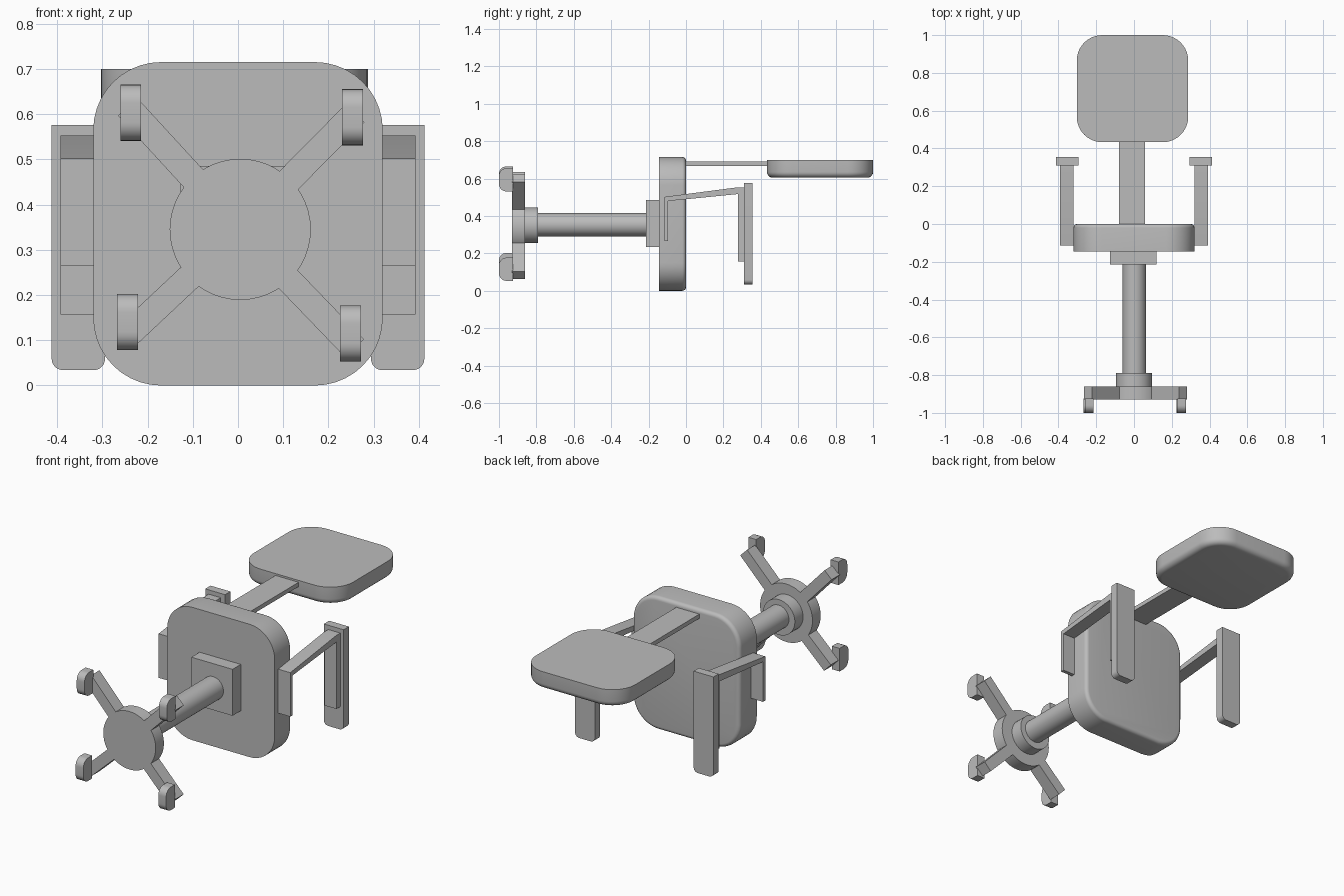
import bpy, bmesh, math
from mathutils import Vector, Matrix

old = bpy.data.objects.get("Cube")
if old:
    bpy.data.objects.remove(old, do_unlink=True)

grey = bpy.data.materials.new("plain_grey")
grey.use_nodes = True
colour = (0.5, 0.5, 0.5, 1)
grey.diffuse_color = colour
grey.node_tree.nodes["Principled BSDF"].inputs["Base Color"].default_value = colour


def finish(name, bm):
    bmesh.ops.recalc_face_normals(bm, faces=bm.faces)
    mesh = bpy.data.meshes.new(name)
    bm.to_mesh(mesh)
    bm.free()
    mesh.materials.append(grey)
    obj = bpy.data.objects.new(name, mesh)
    bpy.context.collection.objects.link(obj)
    bpy.ops.object.select_all(action="DESELECT")
    obj.select_set(True)
    bpy.context.view_layer.objects.active = obj
    bpy.ops.object.shade_smooth_by_angle(angle=math.radians(35))
    return obj


def box_mesh(low, high):
    low, high = Vector(low), Vector(high)
    bm = bmesh.new()
    bmesh.ops.create_cube(bm, size=1)
    for v in bm.verts:
        v.co = (low + high) / 2 + v.co * (high - low)
    return bm


def along(edge, axis):
    d = (edge.verts[1].co - edge.verts[0].co).normalized()
    return abs(d[axis]) > 0.99


def bevel(bm, edges, radius, segments):
    bmesh.ops.bevel(bm, geom=edges, offset=radius, segments=segments,
                    profile=0.5, affect="EDGES", clamp_overlap=True)


def box(name, low, high):
    return finish(name, box_mesh(low, high))


def cushion(name, low, high, axis, corner, rim_level, rim):
    """Slab with round corners about an axis and one softened rim."""
    bm = box_mesh(low, high)
    bevel(bm, [e for e in bm.edges if along(e, axis)], corner, 10)
    rim_edges = [e for e in bm.edges
                 if all(abs(v.co[axis] - rim_level) < 1e-4 for v in e.verts)]
    bevel(bm, rim_edges, rim, 5)
    return finish(name, bm)


def rod(name, x, z, radius, y0, y1):
    bm = bmesh.new()
    bmesh.ops.create_cone(bm, cap_ends=True, segments=48, radius1=radius,
                          radius2=radius, depth=y1 - y0)
    bm.transform(Matrix.Translation((x, (y0 + y1) / 2, z))
                 @ Matrix.Rotation(math.pi / 2, 4, "X"))
    return finish(name, bm)


# Seat, mounting block and back
cushion("seat", (-0.32, -0.145, 0), (0.32, 0, 0.715), 1, 0.15, 0, 0.02)
box("seat_mount", (-0.127, -0.215, 0.235), (0.118, -0.14, 0.485))
box("back_bar", (-0.08, -0.01, 0.667), (0.058, 0.46, 0.69))
cushion("backrest", (-0.303, 0.433, 0.605), (0.287, 1, 0.7), 2, 0.135, 0.605, 0.03)

# Column and hub
rod("column", 0.002, 0.353, 0.062, -0.8, -0.2)
rod("column_collar", 0, 0.35, 0.095, -0.865, -0.79)
rod("base_hub", 0.005, 0.345, 0.156, -0.93, -0.86)

# Base legs: end position, then caster centre
hub = Vector((0.005, 0, 0.345))
legs = {
    "upper_right": ((-0.244, 0.616), (-0.237, 0.603)),
    "upper_left": ((0.259, 0.602), (0.253, 0.593)),
    "lower_right": ((-0.24, 0.115), (-0.244, 0.14)),
    "lower_left": ((0.258, 0.082), (0.249, 0.115)),
}
for side, (end, wheel) in legs.items():
    reach = Vector((end[0], 0, end[1])) - hub
    bm = box_mesh((0.1, -0.93, -0.029), (reach.length, -0.86, 0.029))
    turn = Matrix.Rotation(-math.atan2(reach.z, reach.x), 4, "Y")
    bm.transform(Matrix.Translation(hub) @ turn)
    finish(side + "_leg", bm)

    x, z = wheel
    bm = box_mesh((x - 0.023, -1, z - 0.062), (x + 0.023, -0.925, z + 0.062))
    bevel(bm, [e for e in bm.edges if along(e, 0) and e.verts[0].co.y < -0.95],
          0.04, 8)
    finish(side + "_caster", bm)

# Armrests: bent bracket extruded sideways, with a pad on top
bracket = [(-0.115, 0.265), (-0.115, 0.502), (0.275, 0.553), (0.312, 0.553),
           (0.312, 0.157), (0.277, 0.157), (0.277, 0.517), (-0.095, 0.48),
           (-0.095, 0.265)]
for side, s in (("left", 1), ("right", -1)):
    bm = bmesh.new()
    face = bm.faces.new([bm.verts.new((s * 0.32, y, z)) for y, z in bracket])
    made = bmesh.ops.extrude_face_region(bm, geom=[face])["geom"]
    bmesh.ops.translate(bm, vec=(s * 0.072, 0, 0),
                        verts=[g for g in made if isinstance(g, bmesh.types.BMVert)])
    finish(side + "_arm_bracket", bm)

    x0, x1 = sorted((s * 0.294, s * 0.412))
    bm = box_mesh((x0, 0.31, 0.034), (x1, 0.355, 0.576))
    bevel(bm, [e for e in bm.edges if along(e, 1) and e.verts[0].co.z < 0.1],
          0.025, 6)
    finish(side + "_arm_pad", bm)
